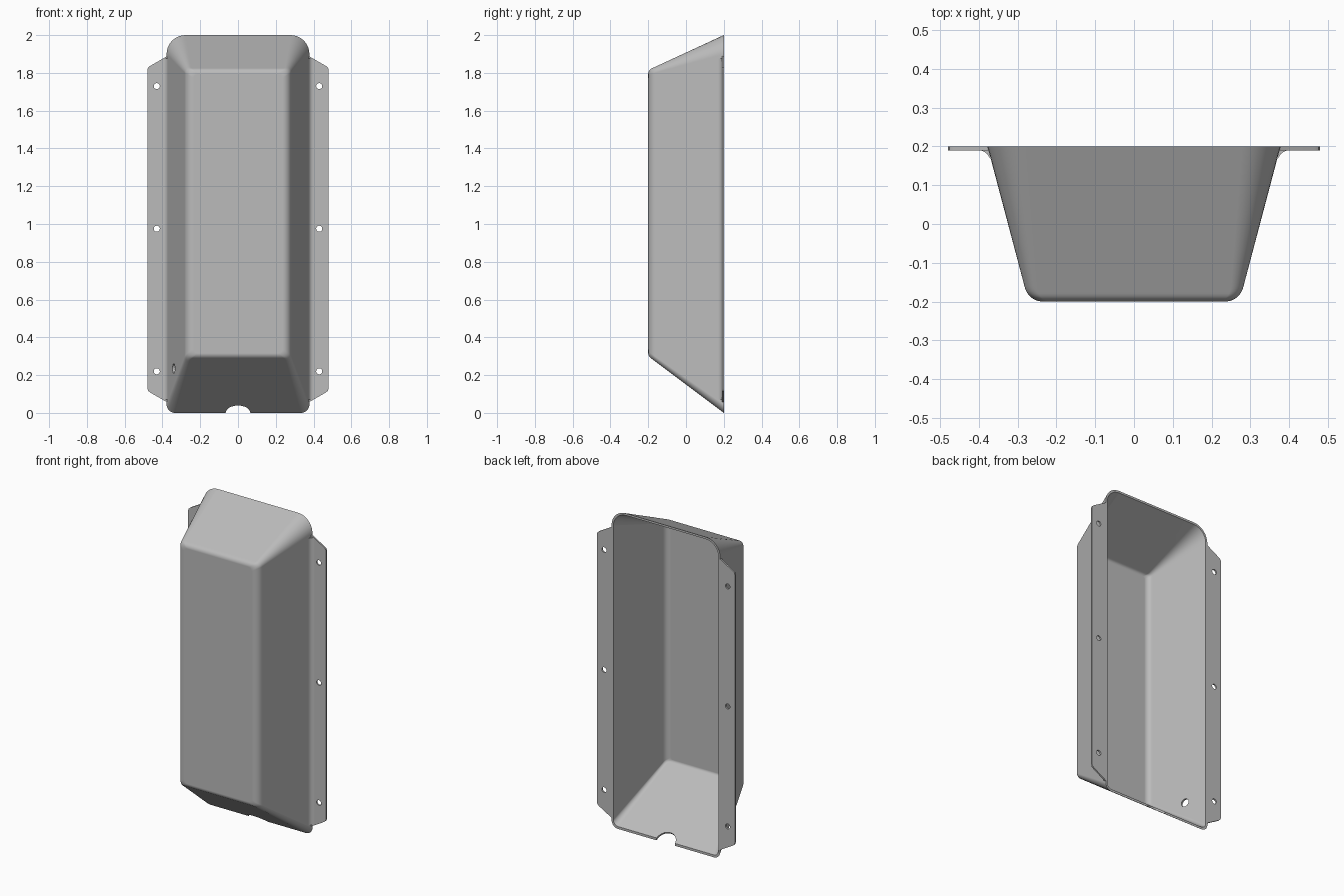
import bpy, bmesh, math
from mathutils import Vector

if "Cube" in bpy.data.objects:
    bpy.data.objects.remove(bpy.data.objects["Cube"], do_unlink=True)

grey = bpy.data.materials.new("plain_grey")
grey.use_nodes = True
COLOUR = (0.5, 0.5, 0.5, 1)
grey.diffuse_color = COLOUR
grey.node_tree.nodes["Principled BSDF"].inputs["Base Color"].default_value = COLOUR

FRONT, BACK, WALL = -0.2, 0.2, 0.012


def make_object(name, bm):
    bmesh.ops.recalc_face_normals(bm, faces=bm.faces)
    mesh = bpy.data.meshes.new(name)
    bm.to_mesh(mesh)
    bm.free()
    mesh.materials.append(grey)
    obj = bpy.data.objects.new(name, mesh)
    bpy.context.collection.objects.link(obj)
    return obj


def activate(obj):
    bpy.ops.object.select_all(action='DESELECT')
    obj.select_set(True)
    bpy.context.view_layer.objects.active = obj


def drill(obj, centre, axis, radius, depth):
    """Cut a round hole through obj."""
    bm = bmesh.new()
    bmesh.ops.create_cone(bm, cap_ends=True, segments=32, radius1=radius, radius2=radius, depth=depth)
    cutter = make_object("hole_cutter", bm)
    cutter.rotation_euler = Vector(axis).to_track_quat('Z', 'Y').to_euler()
    cutter.location = centre
    cutter.hide_render = True
    activate(obj)
    mod = obj.modifiers.new("hole", 'BOOLEAN')
    mod.operation, mod.solver, mod.object = 'DIFFERENCE', 'EXACT', cutter
    bpy.ops.object.modifier_apply(modifier=mod.name)
    bpy.data.objects.remove(cutter, do_unlink=True)


def finish(obj):
    activate(obj)
    bpy.ops.object.shade_smooth_by_angle(angle=math.radians(30))
    mod = obj.modifiers.new("flat_panels", 'WEIGHTED_NORMAL')
    mod.keep_sharp = True


def wall_at(h, base, slope, radius, inset):
    """Distance of a leaning wall from the middle, at height h behind the front panel."""
    lean = math.sqrt(1 + slope * slope)
    base += inset * (slope - lean)
    radius -= inset
    if h < radius * (1 - slope / lean):
        return base + radius * (slope - lean) + math.sqrt(radius ** 2 - (radius - h) ** 2)
    return base + slope * h


def ring(bm, h, inset):
    """Rounded rectangle cross-section of the cover."""
    y = FRONT + inset + h
    half = wall_at(h, 0.272, 0.265, 0.048, inset)
    top = 1 + wall_at(h, 0.815, 0.4625, 0.032, inset)
    low = 1 - wall_at(h, 0.7, 0.75, 0.032, inset)
    k = (y - FRONT) / (BACK - FRONT)
    r_top = 0.025 + 0.075 * k - inset
    r_low = 0.025 + 0.02 * k - inset
    verts = []
    for sx, z, sz, r, start in ((1, top, 1, r_top, 0), (-1, top, 1, r_top, 90),
                                (-1, low, -1, r_low, 180), (1, low, -1, r_low, 270)):
        for i in range(9):
            a = math.radians(start + i * 90 / 8)
            verts.append(bm.verts.new((sx * (half - r) + r * math.cos(a), y,
                                       z - sz * r + r * math.sin(a))))
    return verts


def bridge(bm, a, b):
    for i in range(len(a)):
        j = (i + 1) % len(a)
        bm.faces.new((a[i], a[j], b[j], b[i]))


# Hollow cover: outer and inner skins joined by a flat rim at the open back
bm = bmesh.new()
skins = []
for inset in (0, WALL):
    r = 0.048 - inset
    depth = BACK - FRONT - inset
    heights = [r * (1 - math.cos(math.radians(9 * i))) for i in range(11)]
    heights += [r + (depth - r) * i / 4 for i in range(1, 5)]
    rings = [ring(bm, h, inset) for h in heights]
    for a, b in zip(rings, rings[1:]):
        bridge(bm, a, b)
    bm.faces.new(rings[0])
    skins.append(rings)
bridge(bm, skins[0][-1], skins[1][-1])
cover = make_object("cover_shell", bm)

# Cable notch at the bottom rim and a small hole low in the right wall
drill(cover, (0, BACK, 0), (0, 0.6, 0.8), 0.065, 0.12)
drill(cover, (-0.34, 0.057, 0.235), (1, 0.265, 0), 0.025, 0.12)
finish(cover)


def prism(name, points, direction):
    bm = bmesh.new()
    face = bm.faces.new([bm.verts.new(p) for p in points])
    new = bmesh.ops.extrude_face_region(bm, geom=[face])["geom"]
    bmesh.ops.translate(bm, vec=direction, verts=[v for v in new if isinstance(v, bmesh.types.BMVert)])
    return make_object(name, bm)


for side, s in (("left", 1), ("right", -1)):
    # Mounting flange with clipped ends
    outline = [(0.373, 0.055), (0.385, 0.062), (0.465, 0.108), (0.476, 0.117), (0.48, 0.13),
               (0.48, 1.815), (0.476, 1.828), (0.465, 1.837), (0.385, 1.883), (0.373, 1.89)]
    flange = prism(side + "_flange", [(s * x, 0.19, z) for x, z in outline], (0, 0.01, 0))
    for z in (0.22, 0.975, 1.73):
        drill(flange, (s * 0.43, 0.195, z), (0, 1, 0), 0.016, 0.1)
    finish(flange)

    # Curved blend between the wall and the flange
    arc = [(0.4 - 0.028 * math.sin(a), 0.162 + 0.028 * math.cos(a))
           for a in (math.radians(75 * i / 6) for i in range(7))]
    section = arc + [(0.372, 0.192), (0.4, 0.192)]
    blend = prism(side + "_flange_blend", [(s * x, y, 0.07) for x, y in section], (0, 0, 1.805))
    finish(blend)
